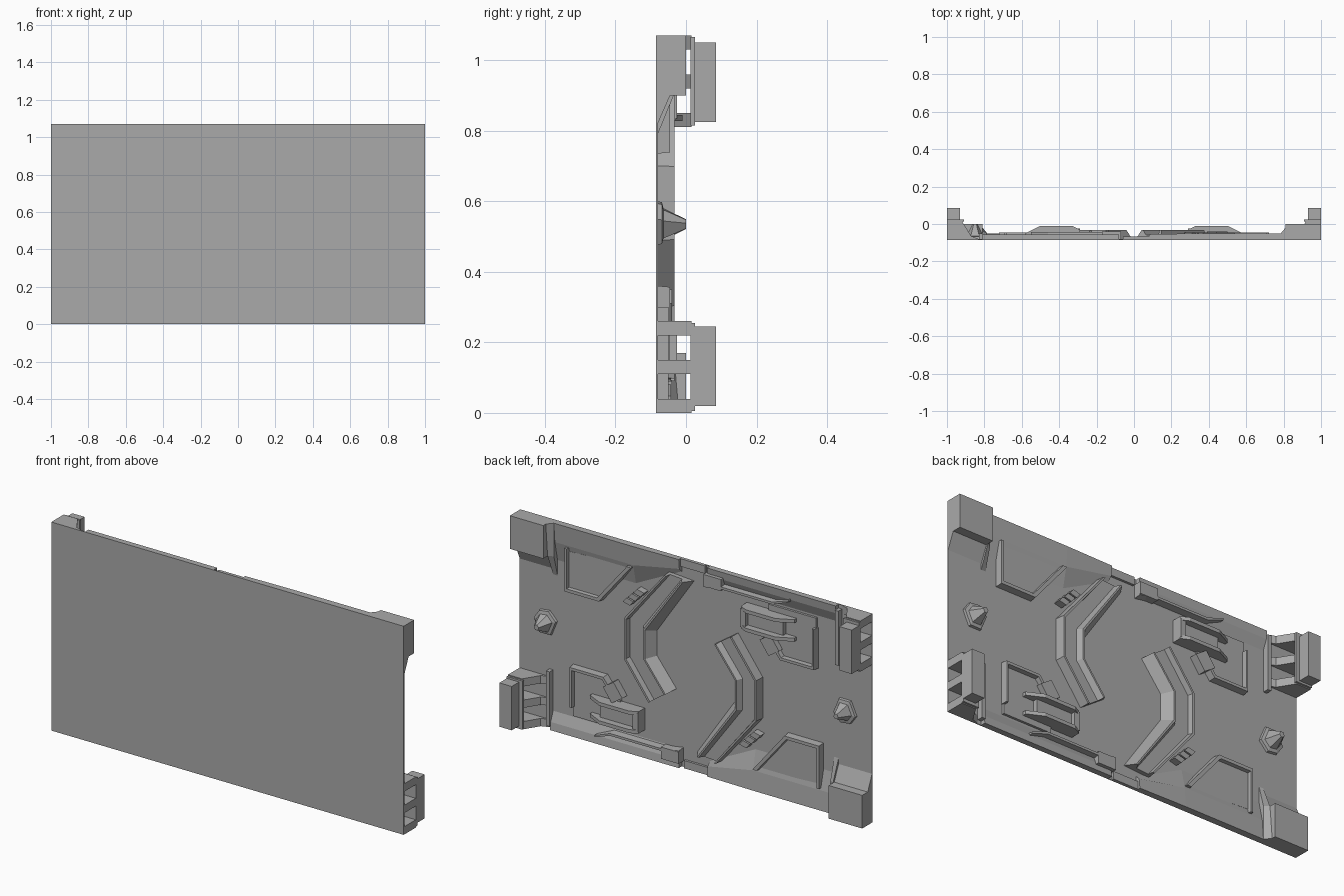
import bpy
import bmesh

H = 1.07
FLOOR = -0.08

cube = bpy.data.objects.get("Cube")
if cube:
    bpy.data.objects.remove(cube, do_unlink=True)

grey = bpy.data.materials.new("plain grey")
grey.use_nodes = True
grey.diffuse_color = (0.4, 0.4, 0.4, 1)
grey.node_tree.nodes["Principled BSDF"].inputs["Base Color"].default_value = (0.4, 0.4, 0.4, 1)


def loft(name, sections, twin=True):
    """Skin closed sections end to end; the twin is turned half round the panel centre."""
    for suffix in ("", "_turned") if twin else ("",):
        bm = bmesh.new()
        rings = []
        for sec in sections:
            pts = [(-x, y, H - z) for x, y, z in sec] if suffix else sec
            rings.append([bm.verts.new(p) for p in pts])
        n = len(rings[0])
        for a, b in zip(rings, rings[1:]):
            for i in range(n):
                j = (i + 1) % n
                bm.faces.new((a[i], a[j], b[j], b[i]))
        bm.faces.new(rings[0])
        bm.faces.new(rings[-1])
        bmesh.ops.recalc_face_normals(bm, faces=bm.faces)
        mesh = bpy.data.meshes.new(name + suffix)
        bm.to_mesh(mesh)
        bm.free()
        mesh.materials.append(grey)
        bpy.context.collection.objects.link(bpy.data.objects.new(name + suffix, mesh))


def box(name, x, y, z, twin=True):
    loft(name, [[(x[0], b, z[0]), (x[1], b, z[0]), (x[1], b, z[1]), (x[0], b, z[1])] for b in y], twin)


def plateau(name, outline, top, low=FLOOR):
    loft(name, [[(x, y, z) for x, z in outline] for y in (low, top)])


def band(name, outer, inner, profile):
    """Sweep a cross-section of (share of width, height) between two paths."""
    loft(name, [[(ox + (ix - ox) * t, y, oz + (iz - oz) * t) for t, y in profile]
                for (ox, oz), (ix, iz) in zip(outer, inner)])


def along_x(name, x0, x1, section):
    loft(name, [[(x, y, z) for y, z in section] for x in (x0, x1)])


# Front sheet
box("panel", (-1, 1), (-0.085, FLOOR), (0, H), twin=False)

# Solid corner with its tapered lower edge
along_x("corner_block", 0.81, 1, [(-0.08, H), (0, H), (0, 0.9), (-0.045, 0.9), (-0.08, 0.82)])
loft("corner_rail", [[(0.785, y, z) for y, z in ((-0.08, H), (-0.05, H), (-0.05, 0.9), (-0.08, 0.79))],
                     [(0.81, y, z) for y, z in ((-0.08, H), (-0.02, H), (-0.035, 0.9), (-0.08, 0.79))]])

# Open corner: ribs carrying an outer block
rib = [(1, -0.08), (0.83, -0.08), (0.87, -0.065), (0.92, 0.015), (1, 0.015)]
for i, (z0, z1) in enumerate(((0, 0.04), (0.11, 0.15), (0.22, 0.26))):
    loft("corner_rib_%d" % i, [[(x, y, z) for x, y in rib] for z in (z0, z1)])
box("corner_backing", (0.91, 1), (0.013, 0.025), (0.005, 0.255))
box("outer_block", (0.93, 1), (0.02, 0.085), (0.02, 0.245))
box("corner_side_rail", (0.81, 0.83), (FLOOR, -0.05), (0.02, 0.3))

# Sloped rims along the top and bottom edges
along_x("wide_rim", 0.34, 0.8, [(-0.08, H), (-0.05, H), (-0.058, 0.97), (-0.08, 0.87)])
loft("rim_taper", [[(0.34, y, z) for y, z in ((-0.08, H), (-0.05, H), (-0.058, 0.97), (-0.08, 0.87))],
                   [(0.08, y, z) for y, z in ((-0.08, H), (-0.055, H), (-0.06, 1.02), (-0.08, 1.0))]])
box("middle_rim", (-0.06, 0.08), (FLOOR, -0.068), (1.03, H))
along_x("lower_rim", 0.08, 0.81, [(-0.08, 0), (-0.055, 0), (-0.06, 0.04), (-0.08, 0.09)])
band("lower_rim_lip", [(0.55, 0.05), (0.46, 0.085), (0.16, 0.085), (0.07, 0.1)],
     [(0.55, 0.035), (0.46, 0.065), (0.16, 0.065), (0.07, 0.08)],
     [(0, FLOOR), (0.2, -0.042), (0.8, -0.042), (1, FLOOR)])
box("rim_end_box", (0.07, 0.17), (FLOOR, -0.04), (0.03, 0.09))

# Bent channel with a thin outer lip and a bevelled inner bar
band("bent_channel",
     [(0.15, 0.98), (0.38, 0.7), (0.38, 0.49), (0.24, 0.3)],
     [(0.01, 0.97), (0.22, 0.66), (0.22, 0.53), (0.11, 0.39)],
     [(0, FLOOR), (0.03, -0.032), (0.1, -0.032), (0.14, -0.058),
      (0.62, -0.058), (0.72, -0.032), (0.78, -0.032), (1, FLOOR)])
for i in range(3):
    s = i * 0.03
    plateau("channel_step_%d" % i, [(0.27 + s, 0.85 - s), (0.31 + s, 0.86 - s),
                                    (0.33 + s, 0.835 - s), (0.29 + s, 0.825 - s)], -0.045)

# Upper walled bay below the wide rim
plateau("upper_bay_floor", [(0.72, 0.94), (0.72, 0.74), (0.53, 0.74), (0.35, 0.96)], -0.063)
band("upper_bay_wall", [(0.725, 0.96), (0.725, 0.735), (0.525, 0.735), (0.34, 0.96)],
     [(0.705, 0.96), (0.705, 0.76), (0.54, 0.76), (0.375, 0.96)],
     [(0, FLOOR), (0.15, -0.045), (0.8, -0.045), (1, FLOOR)])

# Lower walled bay with a slanted tab
plateau("lower_bay_floor", [(0.69, 0.1), (0.69, 0.35), (0.5, 0.35), (0.42, 0.25), (0.42, 0.1)], -0.068)
band("lower_bay_wall", [(0.695, 0.15), (0.695, 0.36), (0.5, 0.36), (0.43, 0.27)],
     [(0.68, 0.15), (0.68, 0.34), (0.51, 0.34), (0.45, 0.26)],
     [(0, FLOOR), (0.15, -0.045), (0.85, -0.045), (1, FLOOR)])
plateau("bay_tab", [(0.5, 0.31), (0.44, 0.35), (0.39, 0.28), (0.45, 0.24)], -0.04)

# Twin-railed holder beside the tab
for name, z in (("holder_upper_rail", 0.225), ("holder_lower_rail", 0.13)):
    loft(name, [[(x, y, zz) for x, y in ((0.58, -0.05), (0.5, -0.01), (0.33, -0.01), (0.29, -0.03),
                                         (0.29, -0.08), (0.58, -0.08))]
                for zz in (z, z + 0.018)])
box("holder_web", (0.3, 0.52), (FLOOR, -0.045), (0.14, 0.235))
box("holder_end", (0.29, 0.32), (FLOOR, -0.025), (0.14, 0.235))

# Faceted stud
stud = [(-1, 0.3), (-0.35, 1), (0.5, 0.9), (1, 0.2), (0.5, -0.9), (-0.5, -0.9)]
loft("stud", [[(0.85 + u * r, y, 0.535 + v * r) for u, v in stud]
              for y, r in ((FLOOR, 0.065), (-0.068, 0.062), (-0.064, 0.045), (0, 0.014))])
